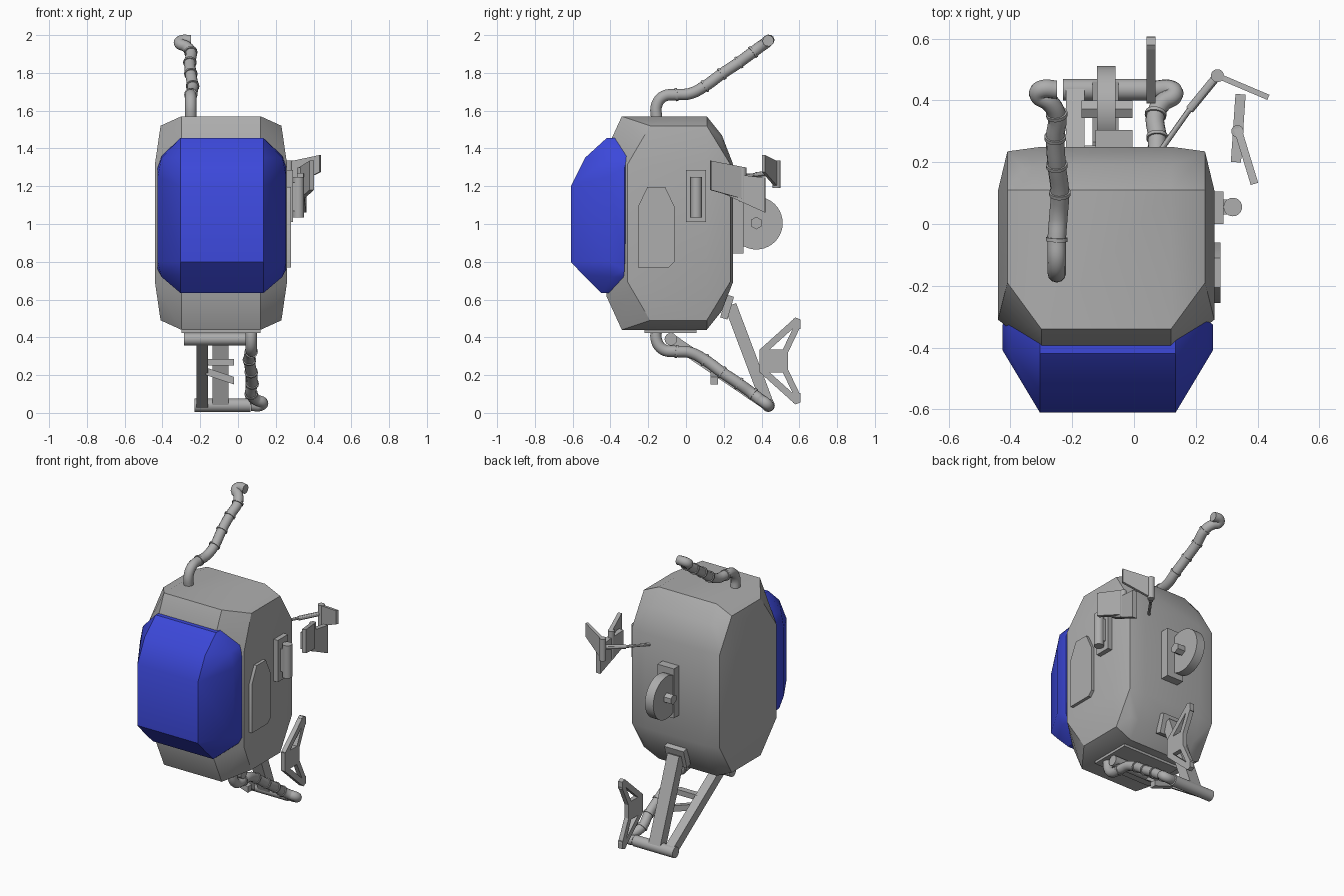
import bpy, bmesh, math
from mathutils import Vector

cube = bpy.data.objects.get("Cube")
if cube:
    bpy.data.objects.remove(cube, do_unlink=True)


def material(name, rgb):
    m = bpy.data.materials.new(name)
    m.use_nodes = True
    m.diffuse_color = (*rgb, 1)
    m.node_tree.nodes["Principled BSDF"].inputs["Base Color"].default_value = (*rgb, 1)
    return m


GREY = material("grey metal", (0.42, 0.42, 0.42))
BLUE = material("blue glass", (0.045, 0.065, 0.7))


def finish(name, bm, mat=GREY, angle=30):
    bmesh.ops.recalc_face_normals(bm, faces=bm.faces)
    mesh = bpy.data.meshes.new(name)
    bm.to_mesh(mesh)
    bm.free()
    ob = bpy.data.objects.new(name, mesh)
    bpy.context.collection.objects.link(ob)
    mesh.materials.append(mat)
    bpy.ops.object.select_all(action='DESELECT')
    ob.select_set(True)
    bpy.context.view_layer.objects.active = ob
    bpy.ops.object.shade_smooth_by_angle(angle=math.radians(angle))
    return ob


def hull(name, points, mat=GREY, angle=30):
    bm = bmesh.new()
    for p in points:
        bm.verts.new(p)
    geom = bmesh.ops.convex_hull(bm, input=bm.verts)
    junk = [g for g in geom["geom_interior"] if isinstance(g, bmesh.types.BMVert)]
    bmesh.ops.delete(bm, geom=junk, context='VERTS')
    bmesh.ops.dissolve_limit(bm, angle_limit=0.01, verts=bm.verts, edges=bm.edges)
    return finish(name, bm, mat, angle)


def box(name, x, y, z):
    return hull(name, [(a, b, c) for a in x for b in y for c in z])


def rod(name, a, b, r, sides=24):
    a, b = Vector(a), Vector(b)
    bm = bmesh.new()
    bmesh.ops.create_cone(bm, cap_ends=True, segments=sides, radius1=r, radius2=r,
                          depth=(b - a).length)
    bm.transform((b - a).to_track_quat('Z', 'Y').to_matrix().to_4x4())
    bmesh.ops.translate(bm, verts=bm.verts, vec=(a + b) / 2)
    return finish(name, bm)


def bar(name, a, b, width, x):
    """Flat bar in the side plane, from a to b given as (y, z)."""
    a, b = Vector(a), Vector(b)
    d = (b - a).normalized()
    n = Vector((-d.y, d.x)) * width / 2
    return hull(name, [(c, *p) for c in x for p in (a + n, a - n, b + n, b - n)])


def panel(name, a, za, b, zb, t):
    """Upright plate between two plan points with its own height range at each end."""
    a, b = Vector(a), Vector(b)
    d = (b - a).normalized()
    n = Vector((-d.y, d.x)) * t / 2
    return hull(name, [(p.x, p.y, z) for q, zs in ((a, za), (b, zb))
                       for p in (q + n, q - n) for z in zs])


# Cabin: faceted hull, symmetric in width and height
CX, CZ = -0.09, 1.005
quarter = [(.21, -.34, .565), (.21, .11, .565), (.32, -.19, .515), (.32, .11, .515),
           (.35, -.31, .31), (.35, .11, .31), (.32, .235, .31), (.21, .25, .31),
           (.21, .19, .465), (.27, .18, .455), (.21, -.42, .39)]
hull("cabin", [(CX + s * x, y, CZ + t * z) for x, y, z in quarter
               for s in (-1, 1) for t in (-1, 1)], angle=28)

# Windshield: bulging blue canopy
half = [(.22, -.61, 1.2), (.22, -.61, .80), (.22, -.535, 1.35), (.22, -.42, 1.455),
        (.22, -.34, 1.455), (.34, -.41, 1.25), (.34, -.41, .80), (.34, -.325, 1.3),
        (.34, -.325, .76), (.32, -.41, 1.35), (.32, -.31, 1.36), (.32, -.39, .72),
        (.32, -.33, .72), (.22, -.545, .73), (.22, -.45, .635), (.22, -.38, .635)]
hull("windshield", [(-.085 + s * x, y, z) for x, y, z in half for s in (-1, 1)], BLUE, 33)

# Side hatch and canister
hatch = [(-.255, .77), (-.255, 1.09), (-.205, 1.195), (-.11, 1.195), (-.06, 1.09),
         (-.06, .80), (-.09, .77)]
hull("side_hatch", [(x, *p) for x in (.24, .28) for p in hatch])
box("canister_plate", (.24, .29), (0, .105), (1.01, 1.285))
box("canister_bracket", (.28, .315), (.03, .08), (1.07, 1.22))
rod("canister", (.32, .055, 1.035), (.32, .055, 1.25), .03)

# Rear mirror arm and vanes
rod("vane_arm", (.08, .23, 1.25), (.19, .385, 1.262), .009, 12)
rod("vane_arm_sleeve", (.18, .37, 1.26), (.27, .48, 1.275), .014, 12)
rod("outer_vane_post", (.27, .48, 1.19), (.27, .48, 1.335), .021)
panel("outer_vane", (.27, .48), (1.195, 1.33), (.435, .41), (1.275, 1.365), .018)
rod("inner_vane_post", (.335, .30, 1.12), (.335, .30, 1.30), .02)
panel("inner_vane_front", (.335, .31), (1.13, 1.30), (.39, .13), (1.18, 1.335), .025)
panel("inner_vane_rear", (.33, .20), (1.16, 1.27), (.345, .42), (1.06, 1.245), .033)

# Rear wheel with its mount and hexagonal axle
box("wheel_mount", (-.125, -.005), (.22, .305), (.845, 1.17))
rod("rear_wheel", (-.12, .372, 1.005), (-.06, .372, 1.005), .14, 40)
rod("wheel_axle", (-.17, .372, 1.005), (-.005, .372, 1.005), .033, 6)

# Hinge plate and leg struts
box("belly_plate", (-.30, .12), (-.22, .055), (.422, .438))
rod("upper_hinge", (-.285, -.08, .39), (.10, -.08, .39), .033)
rod("lower_hinge", (-.23, .435, .04), (.065, .435, .04), .035)
bar("front_strut", (-.08, .39), (.435, .04), .06, (-.22, -.16))
bar("rear_strut", (.235, .57), (.435, .04), .065, (-.135, -.05))
bar("strut_mount", (.20, .50), (.235, .62), .04, (-.16, -.02))
hull("strut_crossbar", [(x, y, z) for x in (-.17, -.02) for y in (.09, .13)
                        for z in (.25, .285)])
hull("strut_brace", [(x, y, z) for x, zs in ((-.17, (.20, .24)), (-.02, (.15, .19)))
                     for y in (.13, .17) for z in zs])

# Forked foot plate: block with two pairs of splayed prongs
box("foot_block", (.04, .07), (.39, .54), (.215, .335))
for tag, s in (("upper", 1), ("lower", -1)):
    fork = lambda y, z: (y, .275 + s * z)
    bar(tag + "_rear_prong", fork(.405, .05), fork(.585, .212), .035, (.04, .07))
    bar(tag + "_front_prong", fork(.525, .05), fork(.592, .19), .032, (.04, .07))
    hull(tag + "_prong_tip", [(x, *fork(y, z)) for x in (.04, .07) for y, z in
                              ((.565, .22), (.58, .23), (.605, .22), (.605, .17), (.585, .17))])

# Flexible pipes: one above, the same one turned over below
route = [(-.25, -.155, 1.55), (-.25, -.155, 1.63), (-.25, -.12, 1.675), (-.25, -.05, 1.685),
         (-.245, .02, 1.69), (-.24, .10, 1.73), (-.25, .19, 1.795), (-.255, .28, 1.855),
         (-.25, .355, 1.91), (-.275, .395, 1.94), (-.31, .42, 1.957), (-.30, .435, 1.97),
         (-.25, .435, 1.97)]


def pipe(name, turned):
    pts = [Vector((-.18 - x, y, 2.01 - z) if turned else (x, y, z)) for x, y, z in route]
    cu = bpy.data.curves.new(name, 'CURVE')
    cu.dimensions = '3D'
    cu.bevel_depth, cu.bevel_resolution, cu.resolution_u = .03, 4, 6
    cu.use_fill_caps = True
    sp = cu.splines.new('BEZIER')
    sp.bezier_points.add(len(pts) - 1)
    for bp, p in zip(sp.bezier_points, pts):
        bp.co = p
        bp.handle_left_type = bp.handle_right_type = 'AUTO'
    ob = bpy.data.objects.new(name, cu)
    bpy.context.collection.objects.link(ob)
    cu.materials.append(GREY)
    bpy.ops.object.select_all(action='DESELECT')
    ob.select_set(True)
    bpy.context.view_layer.objects.active = ob
    bpy.ops.object.convert(target='MESH')
    bpy.ops.object.shade_smooth_by_angle(angle=math.radians(40))
    # Clamp rings along the pipe
    for i in (3, 5, 6, 7, 8):
        d = (pts[i + 1] - pts[i - 1]).normalized() * .006
        rod(f"{name}_clamp", pts[i] - d, pts[i] + d, .035)


pipe("upper_pipe", False)
pipe("lower_pipe", True)
